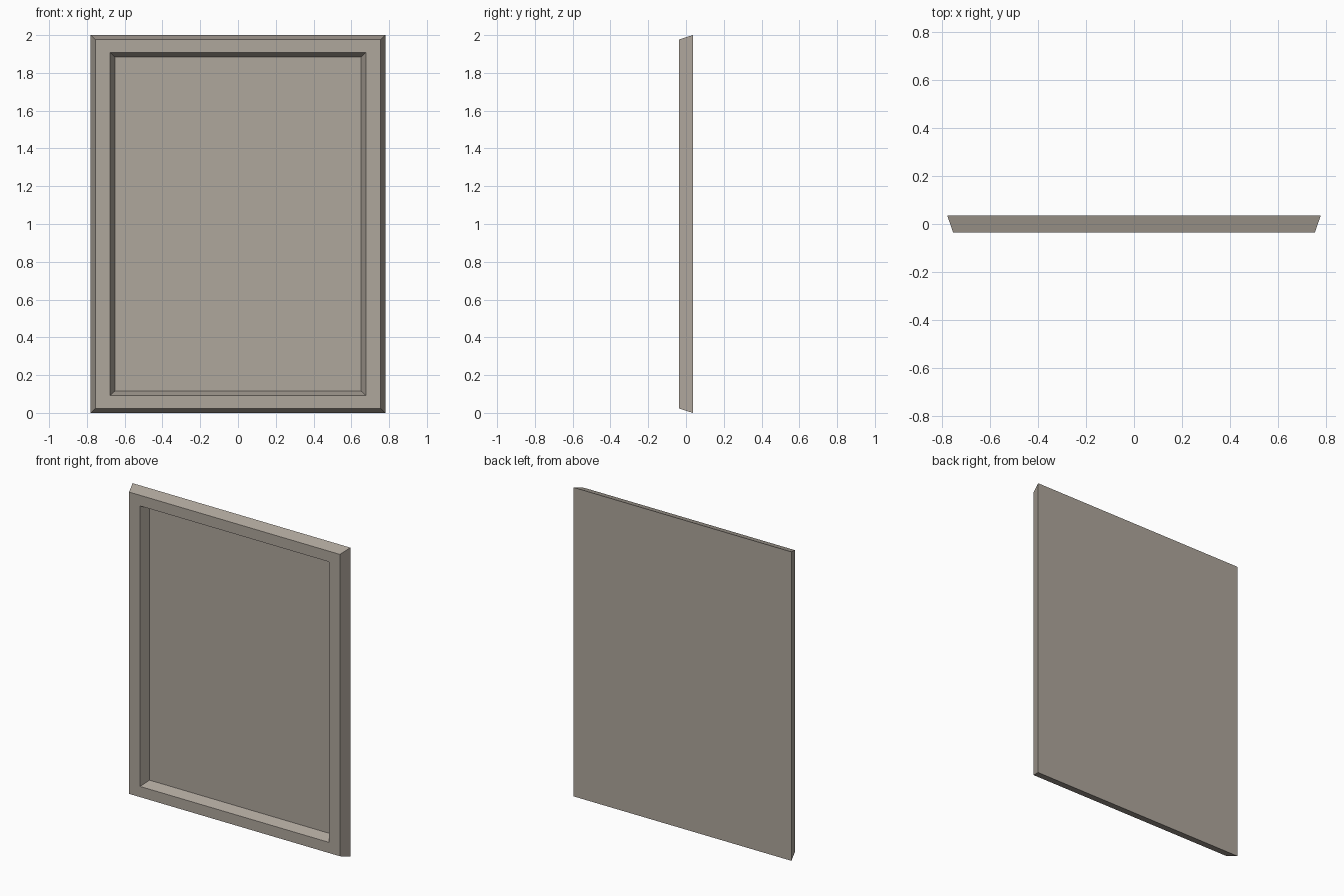
import bpy
import bmesh

cube = bpy.data.objects.get("Cube")
if cube:
    bpy.data.objects.remove(cube, do_unlink=True)

# Warm grey material
mat = bpy.data.materials.new("warm_grey")
mat.use_nodes = True
colour = (0.43, 0.385, 0.335, 1.0)
mat.diffuse_color = colour
mat.node_tree.nodes["Principled BSDF"].inputs["Base Color"].default_value = colour

BACK, FRONT, FLOOR = 0.036, -0.036, 0.027

# Rectangular rings from the back edge to the recessed panel: half width, half height, depth
rings = [
    (0.78, 1.0, BACK),
    (0.755, 0.977, FRONT),
    (0.677, 0.908, FRONT),
    (0.652, 0.885, FLOOR),
]

bm = bmesh.new()


def add_ring(half_w, half_h, y):
    corners = [(-1, -1), (1, -1), (1, 1), (-1, 1)]
    return [bm.verts.new((sx * half_w, y, 1 + sz * half_h)) for sx, sz in corners]


loops = [add_ring(*ring) for ring in rings]

# Sloped outer sides, flat front rim, sloped inner sides
for outer, inner in zip(loops, loops[1:]):
    for i in range(4):
        j = (i + 1) % 4
        bm.faces.new((outer[i], outer[j], inner[j], inner[i]))

# Flat back and recessed front panel
bm.faces.new(loops[0][::-1])
bm.faces.new(loops[-1])
bmesh.ops.recalc_face_normals(bm, faces=bm.faces)

mesh = bpy.data.meshes.new("framed_panel")
bm.to_mesh(mesh)
bm.free()
mesh.materials.append(mat)
panel = bpy.data.objects.new("framed_panel", mesh)
bpy.context.collection.objects.link(panel)
